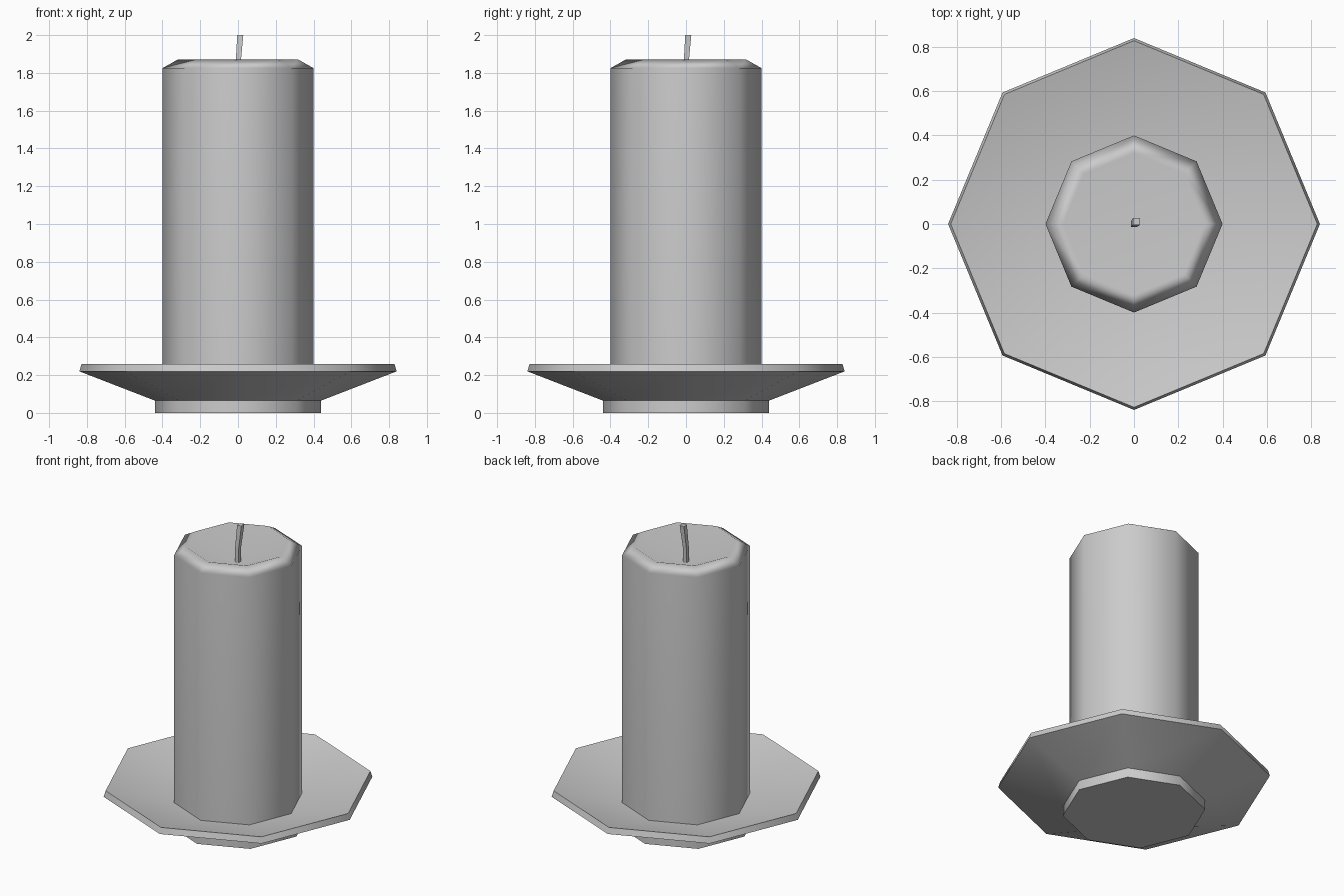
import bpy, bmesh, math

if "Cube" in bpy.data.objects:
    bpy.data.objects.remove(bpy.data.objects["Cube"])

SIDES = 8

grey = bpy.data.materials.new("plain grey")
grey.use_nodes = True
colour = (0.6, 0.6, 0.6, 1)
grey.diffuse_color = colour
grey.node_tree.nodes["Principled BSDF"].inputs["Base Color"].default_value = colour


def finish(name, bm, angle):
    bmesh.ops.recalc_face_normals(bm, faces=bm.faces)
    mesh = bpy.data.meshes.new(name)
    bm.to_mesh(mesh)
    bm.free()
    mesh.materials.append(grey)
    obj = bpy.data.objects.new(name, mesh)
    bpy.context.collection.objects.link(obj)
    bpy.ops.object.select_all(action="DESELECT")
    obj.select_set(True)
    bpy.context.view_layer.objects.active = obj
    bpy.ops.object.shade_smooth_by_angle(angle=math.radians(angle))
    weighted = obj.modifiers.new("weighted normals", "WEIGHTED_NORMAL")
    weighted.keep_sharp = True
    return obj


def lathe(name, profile, angle):
    """Turn a (radius, height) profile into an octagonal solid."""
    bm = bmesh.new()
    verts = [bm.verts.new((r, 0, z)) for r, z in profile]
    edges = [bm.edges.new(pair) for pair in zip(verts, verts[1:])]
    bmesh.ops.spin(bm, geom=verts + edges, axis=(0, 0, 1), cent=(0, 0, 0),
                   angle=math.tau, steps=SIDES, use_duplicate=False)
    bmesh.ops.remove_doubles(bm, verts=bm.verts, dist=0.0005)
    return finish(name, bm, angle)


# Saucer: foot, flared underside, thin rim and sloping dish
lathe("saucer", [(0, 0), (0.44, 0), (0.44, 0.065), (0.84, 0.22),
                 (0.828, 0.26), (0, 0.037)], 50)

# Candle: straight wall, bevelled shoulder and hollowed top
lathe("candle", [(0, 0.1), (0.4, 0.1), (0.4, 1.825), (0.32, 1.87),
                 (0, 1.745)], 60)

# Wick: square strand that bends near its tip
bm = bmesh.new()
rings = []
for lean, z, half in [(0, 1.72, 0.013), (0, 1.84, 0.013), (0.012, 2.0, 0.016)]:
    rings.append([bm.verts.new((lean + sx * half, lean + sy * half, z))
                  for sx, sy in ((-1, -1), (1, -1), (1, 1), (-1, 1))])
for low, high in zip(rings, rings[1:]):
    for i in range(4):
        j = (i + 1) % 4
        bm.faces.new((low[i], low[j], high[j], high[i]))
bm.faces.new(rings[0])
bm.faces.new(rings[-1])
finish("wick", bm, 30)
